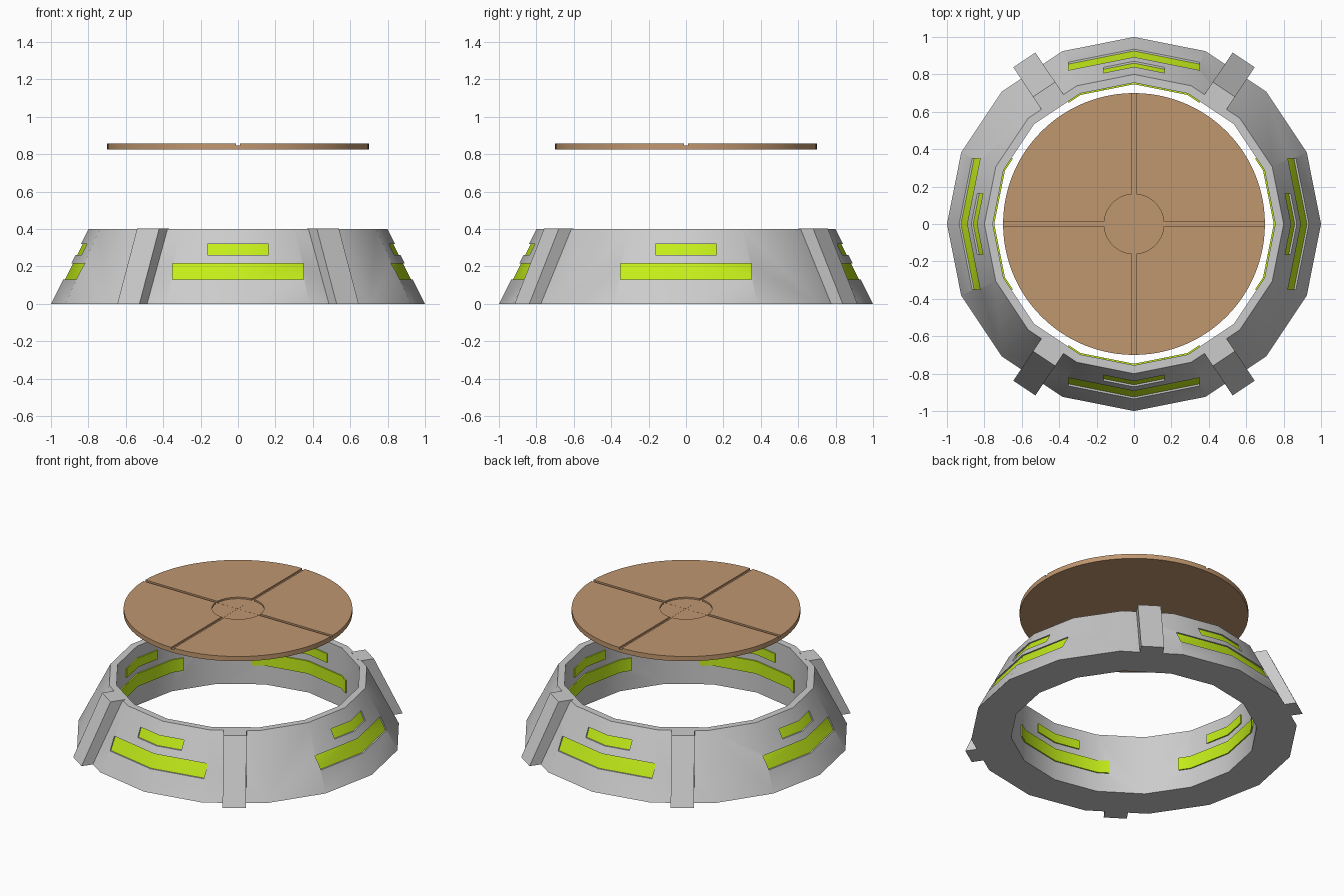
import bpy, bmesh
from math import cos, sin, pi, radians
from mathutils import Matrix, Vector

if "Cube" in bpy.data.objects:
    bpy.data.objects.remove(bpy.data.objects["Cube"])


def make(name, bm, mat=None):
    bmesh.ops.recalc_face_normals(bm, faces=bm.faces)
    me = bpy.data.meshes.new(name)
    bm.to_mesh(me)
    bm.free()
    ob = bpy.data.objects.new(name, me)
    bpy.context.collection.objects.link(ob)
    if mat:
        me.materials.append(mat)
    return ob


def colour(name, rgb):
    m = bpy.data.materials.new(name)
    m.diffuse_color = (*rgb, 1)
    m.use_nodes = True
    m.node_tree.nodes["Principled BSDF"].inputs["Base Color"].default_value = m.diffuse_color
    return m


def ring(name, profile, sides, mat=None):
    bm = bmesh.new()
    loops = [[bm.verts.new((r * cos(2 * pi * i / sides), r * sin(2 * pi * i / sides), z))
              for r, z in profile] for i in range(sides)]
    n = len(profile)
    for i in range(sides):
        a, b = loops[i], loops[(i + 1) % sides]
        for k in range(n):
            bm.faces.new((a[k], b[k], b[(k + 1) % n], a[(k + 1) % n]))
    return make(name, bm, mat)


def box(bm, lo, hi, rot=0):
    lo, hi = Vector(lo), Vector(hi)
    m = Matrix.Rotation(rot, 4, 'Z') @ Matrix.Translation((lo + hi) / 2) @ Matrix.Diagonal((*(hi - lo), 1))
    bmesh.ops.create_cube(bm, size=1, matrix=m)


def cut(ob, cutter, op='DIFFERENCE'):
    mod = ob.modifiers.new("cut", 'BOOLEAN')
    mod.operation, mod.solver, mod.object = op, 'EXACT', cutter
    bpy.context.view_layer.objects.active = ob
    bpy.ops.object.modifier_apply(modifier=mod.name)


def smooth(ob):
    bpy.ops.object.select_all(action='DESELECT')
    ob.select_set(True)
    bpy.context.view_layer.objects.active = ob
    bpy.ops.object.shade_smooth_by_angle(angle=radians(30))


green = colour("glow_green", (0.55, 0.85, 0.01))
tan = colour("tan", (0.53, 0.31, 0.16))

# Slot cutters: a wide and a narrow window on each of the four sides
bm = bmesh.new()
for i in range(4):
    box(bm, (0.6, -0.35, 0.13), (1.1, 0.35, 0.215), i * pi / 2)
    box(bm, (0.6, -0.163, 0.26), (1.1, 0.163, 0.32), i * pi / 2)
slots = make("slot_cutter", bm)

# Tapered base ring and the light strips set into its slots
base = ring("base_ring", [(1, 0), (0.8, 0.4), (0.755, 0.4), (0.755, 0)], 16)
cut(base, slots)
smooth(base)
lights = ring("light_strips", [(0.99, 0), (0.79, 0.4), (0.747, 0.4), (0.747, 0)], 16, green)
cut(lights, slots, 'INTERSECT')
smooth(lights)

# Leaning braces on the diagonal facets
for i, ang in enumerate((56.25, 123.75, 236.25, 303.75)):
    bm = bmesh.new()
    box(bm, (0.96, -0.071, 0), (1.055, 0.071, 0.402))
    for v in bm.verts:
        if v.co.z > 0.2:
            v.co.x -= 0.19
    bm.transform(Matrix.Rotation(radians(ang), 4, 'Z'))
    make(f"brace_{i + 1}", bm)

# Floating disc with a cross of grooves and a sunken centre
bm = bmesh.new()
bmesh.ops.create_cone(bm, cap_ends=True, segments=96, radius1=0.7, radius2=0.7, depth=0.032,
                      matrix=Matrix.Translation((0, 0, 0.842)))
disc = make("floating_disc", bm, tan)
for i in range(2):
    bm = bmesh.new()
    box(bm, (-0.8, -0.01, 0.847), (0.8, 0.01, 0.9), i * pi / 2)
    groove = make(f"groove_cutter_{i + 1}", bm)
    cut(disc, groove)
    groove.hide_render = True
    groove.hide_set(True)
bm = bmesh.new()
bmesh.ops.create_cone(bm, cap_ends=True, segments=48, radius1=0.16, radius2=0.16, depth=0.1,
                      matrix=Matrix.Translation((0, 0, 0.8975)))
centre = make("centre_cutter", bm)
cut(disc, centre)
smooth(disc)

for c in (slots, centre):
    c.hide_render = True
    c.hide_set(True)
